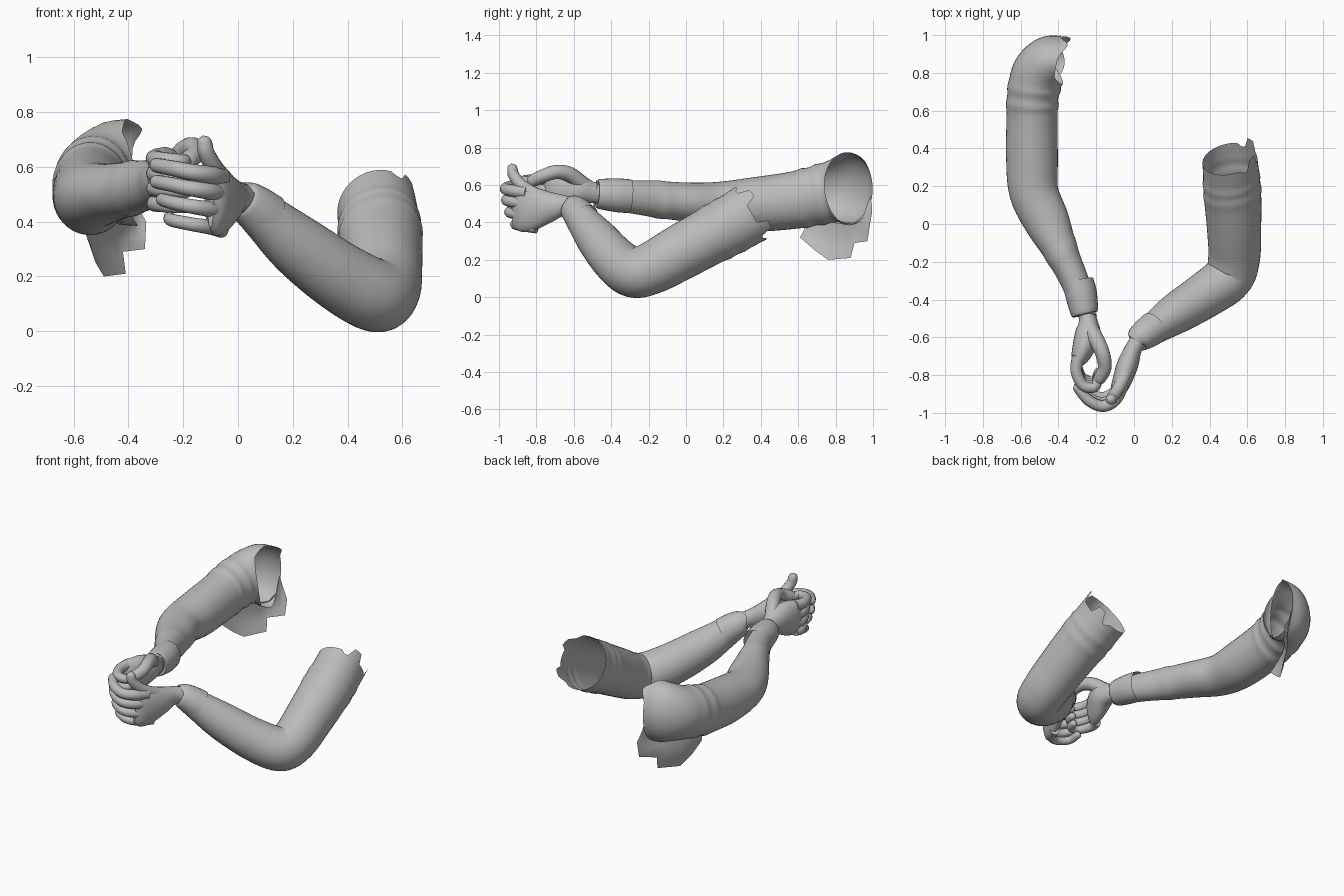
import bpy, bmesh, math
from mathutils import Vector

if "Cube" in bpy.data.objects:
    bpy.data.objects.remove(bpy.data.objects["Cube"])

cloth = bpy.data.materials.new("plain grey")
cloth.diffuse_color = (0.5, 0.5, 0.5, 1)
cloth.use_nodes = True
cloth.node_tree.nodes["Principled BSDF"].inputs["Base Color"].default_value = cloth.diffuse_color


def finish(name, bm, angle=50):
    bmesh.ops.recalc_face_normals(bm, faces=bm.faces)
    me = bpy.data.meshes.new(name)
    bm.to_mesh(me)
    bm.free()
    me.materials.append(cloth)
    ob = bpy.data.objects.new(name, me)
    bpy.context.collection.objects.link(ob)
    bpy.context.view_layer.objects.active = ob
    ob.select_set(True)
    bpy.ops.object.shade_smooth_by_angle(angle=math.radians(angle))
    ob.select_set(False)
    return ob


def spline(keys, steps):
    """Catmull-Rom through tuples of any length."""
    k = [Vector(p) for p in keys]
    k = [2 * k[0] - k[1]] + k + [2 * k[-1] - k[-2]]
    out = []
    for i in range(1, len(k) - 2):
        a, b, c, d = k[i - 1:i + 3]
        for s in range(steps):
            t = s / steps
            out.append(0.5 * (2 * b + (c - a) * t + (2 * a - 5 * b + 4 * c - d) * t * t
                              + (3 * b - a - 3 * c + d) * t ** 3))
    return out + [k[-2]]


def tube(name, keys, n=28, steps=6, caps=False, torn=None, ripple=None):
    """Sweep ellipses along keys (x, y, z, side radius, up radius)."""
    rows = spline(keys, steps)
    pos = [Vector(r[:3]) for r in rows]
    bm = bmesh.new()
    rings = []
    for i, r in enumerate(rows):
        d = (pos[min(i + 1, len(pos) - 1)] - pos[max(i - 1, 0)]).normalized()
        side = d.cross(Vector((0, 0, 1))).normalized()
        up = side.cross(d)
        ring = []
        for j in range(n):
            a = 2 * math.pi * j / n
            f = 1 + (ripple(i / (len(rows) - 1), a) if ripple else 0)
            p = pos[i] + (side * math.cos(a) * r[3] + up * math.sin(a) * r[4]) * f
            # the torn offset fades out over the first rows
            if torn and i < 6:
                p -= d * torn(a) * (1 - i / 6)
            ring.append(bm.verts.new(p))
        rings.append(ring)
    for a, b in zip(rings, rings[1:]):
        for j in range(n):
            bm.faces.new((a[j], a[(j + 1) % n], b[(j + 1) % n], b[j]))
    if caps:
        for ring, o in ((rings[0], 0), (rings[-1], -1)):
            c = bm.verts.new(pos[o])
            for j in range(n):
                bm.faces.new((ring[j], ring[(j + 1) % n], c))
    return finish(name, bm)


def finger(name, pts, r=0.03):
    """Rounded finger: tapering tube with a domed tip."""
    keys = [(*p, r * (1 - 0.06 * i), r * (1 - 0.06 * i)) for i, p in enumerate(pts)]
    end, before = Vector(pts[-1]), Vector(pts[-2])
    d = (end - before).normalized()
    rt = keys[-1][3]
    keys += [(*(end + d * rt * 0.7), rt * 0.75, rt * 0.75), (*(end + d * rt * 1.05), 0.004, 0.004)]
    return tube(name, keys, n=14, steps=4, caps=True)


def folds(centres, width, height):
    """Wrinkle rings at slightly slanted places along a sleeve."""
    return lambda t, a: sum(height * math.exp(-((t - c - 0.012 * math.sin(a + 9 * c)) / width) ** 2)
                            for c in centres)


def bent_tear(a):
    """Opening with large notches on the outer side."""
    notch = (0.04 if math.sin(a * 5.5) > 0.2 else -0.02) if math.cos(a) < -0.35 else 0.0
    return notch - 0.015 * math.cos(a)


def shoulder_tear(a):
    """Opening that reaches further at the back, over the top and underneath."""
    return (0.04 * math.cos(a) + 0.045 * math.exp(-((a - 0.95) / 0.3) ** 2)
            + 0.05 * math.exp(-((a - 4.5) / 0.7) ** 2) - 0.01)


# ---- sleeves ----
tube("bent_sleeve", [
    (.507, .345, .448, .146, .163), (.515, .25, .393, .149, .158), (.523, .13, .328, .151, .153),
    (.53, -.03, .24, .143, .148), (.53, -.18, .158, .137, .14), (.495, -.285, .133, .132, .134),
    (.37, -.38, .2, .122, .127), (.22, -.475, .31, .108, .114), (.11, -.55, .405, .085, .092),
    (.03, -.605, .475, .068, .075)],
    n=40, steps=8, torn=bent_tear, ripple=folds((.13, .19), .018, .03))

tube("straight_sleeve", [
    (-.40, .865, .58, .13, .195), (-.455, .855, .58, .137, .187), (-.51, .79, .565, .14, .167),
    (-.535, .68, .54, .135, .155), (-.54, .55, .515, .135, .152), (-.54, .35, .495, .137, .144),
    (-.53, .17, .495, .13, .122), (-.46, .01, .508, .12, .105), (-.385, -.15, .523, .09, .098),
    (-.315, -.3, .538, .075, .088), (-.275, -.42, .55, .07, .08)],
    n=40, steps=8, torn=shoulder_tear, ripple=folds((.27, .34, .80), .018, .04))

# turned cuffs
tube("straight_cuff", [(-.295, -.3, .54, .08, .09), (-.28, -.37, .545, .084, .09),
                       (-.262, -.47, .553, .072, .078), (-.26, -.475, .553, .055, .06)], steps=4)
tube("bent_cuff", [(.105, -.55, .415, .088, .092), (.06, -.582, .452, .081, .084),
                   (.02, -.61, .48, .068, .072), (.015, -.614, .483, .05, .054)], steps=4)

# torn cloth hanging under the shoulder and up its back edge
bm = bmesh.new()
top = [(-.56, .64, .42), (-.54, .70, .41), (-.51, .77, .40), (-.46, .84, .395),
       (-.41, .90, .40), (-.39, .95, .44), (-.39, .985, .54)]
low = [(-.54, .61, .32), (-.52, .69, .25), (-.49, .76, .20), (-.41, .88, .21),
       (-.42, .90, .29), (-.34, .97, .30), (-.335, .985, .40)]
ro = [[bm.verts.new(Vector(a).lerp(Vector(b), k / 3) + Vector((-.01, .01, 0)) * math.sin(math.pi * k / 3))
       for a, b in zip(top, low)] for k in range(4)]
for a, b in zip(ro, ro[1:]):
    for j in range(len(top) - 1):
        bm.faces.new((a[j], a[j + 1], b[j + 1], b[j]))
finish("torn_flap", bm)

# ---- hand of the bent arm, wrapping around the other ----
tube("outer_palm", [
    (.05, -.585, .47, .045, .05), (.0, -.655, .49, .045, .056), (-.032, -.74, .482, .056, .088),
    (-.06, -.82, .475, .052, .118), (-.085, -.885, .47, .04, .12), (-.1, -.925, .47, .012, .09)],
    n=24, caps=True)
for i, z in enumerate((.575, .515, .45, .385)):
    s = (0, .005, .02, .05)[i]
    w = (0, .0, .02, .045)[i]
    finger("outer_finger_%d" % i, [
        (-.06, -.85 + s, z - .015), (-.10, -.93 + s, z - .005), (-.165, -.965 + s, z + .005),
        (-.24, -.935 + s, z + .02), (-.295 + w, -.87 + s, z + .03)], .035 - .002 * i)
finger("outer_thumb", [(-.02, -.70, .51), (-.045, -.79, .545), (-.085, -.875, .595),
                       (-.115, -.92, .65), (-.122, -.928, .685)], .037)

# ---- hand of the straight arm, curled inside ----
tube("inner_palm", [
    (-.265, -.43, .55, .05, .055), (-.245, -.5, .56, .047, .057), (-.243, -.57, .572, .066, .082),
    (-.262, -.64, .568, .062, .106), (-.287, -.71, .555, .046, .11), (-.305, -.76, .55, .012, .09)],
    n=24, caps=True)
for i, z in enumerate((.635, .58, .525, .47)):
    s = .012 * i
    finger("inner_finger_%d" % i, [
        (-.295, -.70, z), (-.305, -.78 + s, z - .005), (-.27, -.855 + s, z - .01),
        (-.21, -.865 + s, z - .015), (-.19, -.82 + s, z - .015)], .033 - .001 * i)
finger("inner_thumb", [(-.235, -.55, .60), (-.195, -.62, .655), (-.165, -.69, .67),
                       (-.155, -.76, .65), (-.18, -.815, .625)], .044)
